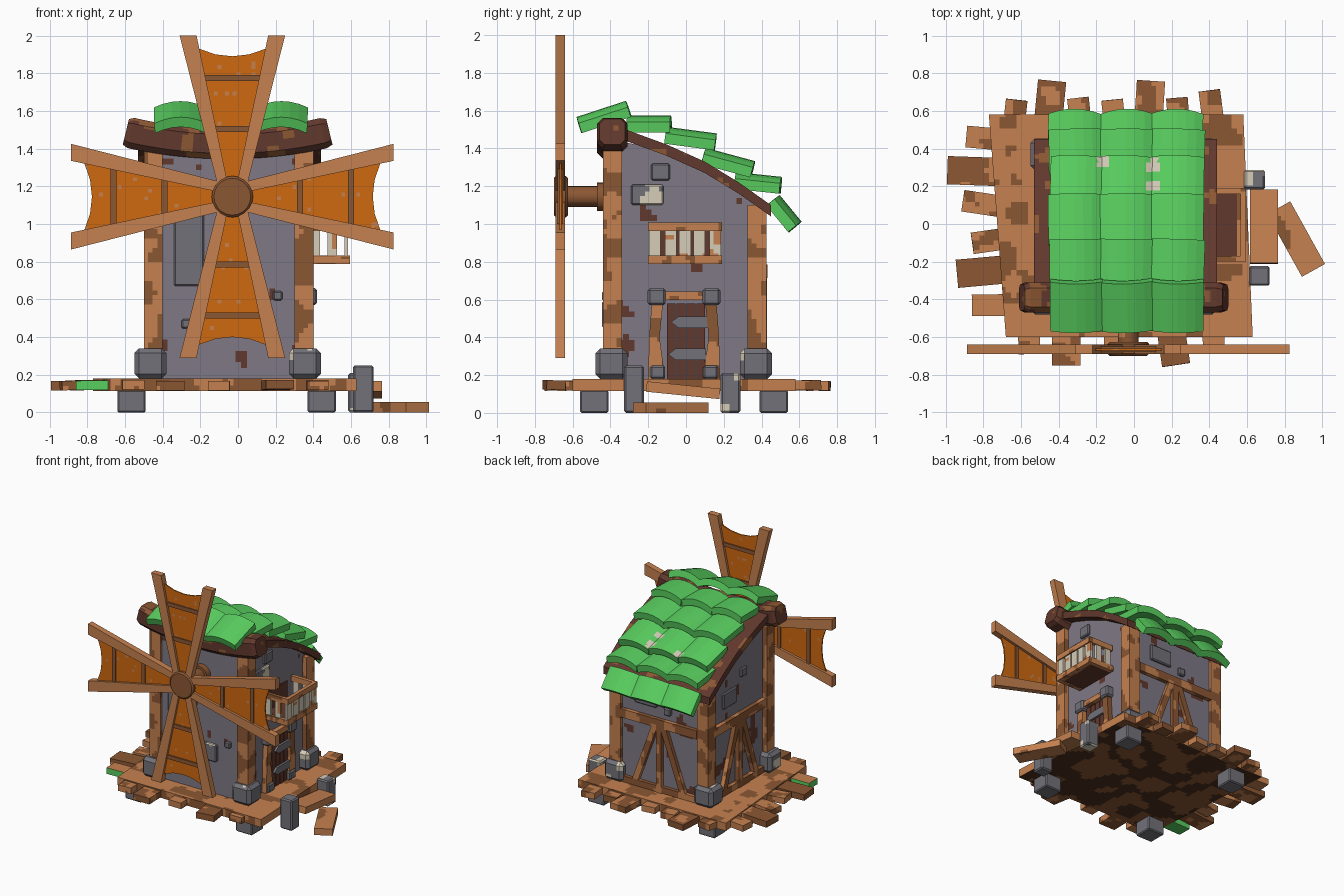
import bpy, bmesh, random
from math import pi, radians
from mathutils import Vector, Matrix, noise

if "Cube" in bpy.data.objects:
    bpy.data.objects.remove(bpy.data.objects["Cube"], do_unlink=True)
random.seed(4)


def material(name, r, g, b):
    m = bpy.data.materials.new(name)
    m.use_nodes = True
    m.diffuse_color = (r, g, b, 1)
    m.node_tree.nodes["Principled BSDF"].inputs["Base Color"].default_value = (r, g, b, 1)
    return m


LIGHT = material("light wood", .56, .22, .08)
MID = material("brown wood", .26, .095, .033)
DARK = material("dark red wood", .12, .04, .026)
UNDER = material("underside wood", .07, .03, .013)
WALL = material("grey plaster", .21, .19, .235)
STONE = material("grey stone", .17, .165, .19)
GREEN = material("green shingle", .1, .62, .115)
ORANGE = material("orange sail", .62, .14, .005)
CREAM = material("cream", .68, .61, .48)


def blotch(freq=9, limit=.1):
    """Rule that gives the second material to scattered patches."""
    return lambda c, n: int(noise.noise(c * freq + Vector((.3, 7.1, 2.7))) > limit)


def finish(name, bm, mats, rule=None, step=.025, matrix=None):
    if matrix:
        bm.transform(matrix)
    bmesh.ops.recalc_face_normals(bm, faces=bm.faces)
    if rule:  # cut a grid so that the patches get their own faces
        for axis in range(3):
            vals = [v.co[axis] for v in bm.verts]
            pos, top = min(vals) + step * .9, max(vals)
            while pos < top - step * .3:
                co, no = Vector(), Vector()
                co[axis], no[axis] = pos, 1
                bmesh.ops.bisect_plane(bm, geom=bm.verts[:] + bm.edges[:] + bm.faces[:],
                                       plane_co=co, plane_no=no)
                pos += step
        bm.normal_update()
        for f in bm.faces:
            f.material_index = rule(f.calc_center_median(), f.normal)
    me = bpy.data.meshes.new(name)
    bm.to_mesh(me)
    bm.free()
    for m in mats:
        me.materials.append(m)
    ob = bpy.data.objects.new(name, me)
    bpy.context.scene.collection.objects.link(ob)
    return ob


def box(name, centre, size, mats, rule=None, rot=None, bevel=0, step=.025):
    bm = bmesh.new()
    bmesh.ops.create_cube(bm, size=1, matrix=Matrix.Diagonal((*size, 1)))
    if bevel:
        bmesh.ops.bevel(bm, geom=bm.edges[:], offset=bevel, segments=1, affect='EDGES')
    m = Matrix.Translation(centre)
    return finish(name, bm, mats, rule, step, m @ rot if rot else m)


def prism(name, pts, axis, lo, hi, mats, rule=None, matrix=None, step=.025):
    place = {'X': lambda a, b: (lo, a, b), 'Y': lambda a, b: (a, lo, b),
             'Z': lambda a, b: (a, b, lo)}[axis]
    bm = bmesh.new()
    face = bm.faces.new([bm.verts.new(place(a, b)) for a, b in pts])
    new = bmesh.ops.extrude_face_region(bm, geom=[face])["geom"]
    shift = Vector([hi - lo if a == axis else 0 for a in "XYZ"])
    bmesh.ops.translate(bm, vec=shift, verts=[g for g in new if isinstance(g, bmesh.types.BMVert)])
    return finish(name, bm, mats, rule, step, matrix)


def beam(name, a, b, width, depth, mats, rule):
    a, b = Vector(a), Vector(b)
    rot = (b - a).to_track_quat('Z', 'Y').to_matrix().to_4x4()
    return box(name, (a + b) / 2, (width, depth, (b - a).length), mats, rule, rot)


def cylinder(name, x, z, radius, y0, y1, mats, rule=None, bevel=0):
    bm = bmesh.new()
    bmesh.ops.create_cone(bm, cap_ends=True, segments=20, radius1=radius, radius2=radius,
                          depth=y1 - y0)
    if bevel:
        rim = [e for e in bm.edges if abs(e.verts[0].co.z - e.verts[1].co.z) < .001]
        bmesh.ops.bevel(bm, geom=rim, offset=bevel, segments=1, affect='EDGES')
    for f in bm.faces:
        f.smooth = len(f.verts) == 4
    for e in bm.edges:
        e.smooth = e.calc_face_angle(0) < .5
    m = Matrix.Translation((x, (y0 + y1) / 2, z)) @ Matrix.Rotation(pi / 2, 4, 'X')
    return finish(name, bm, mats, rule, .025, m)


# Platform with loose planks round three sides
WOOD, BROWN = [LIGHT, MID], [MID, LIGHT]
spots = blotch(7, .12)
prism("platform", [(-.77, .58), (.58, .58), (.63, -.6), (-.68, -.6)], 'Z', .115, .18,
      [LIGHT, MID, UNDER], lambda c, n: 2 - spots(c, n) if n.z < -.5 else spots(c, n), step=.03)
planks = {
    "left": [(.45, .89), (.28, .99), (.1, .91), (-.08, .86), (-.25, .94), (-.43, .86)],
    "back": [(-.64, .66), (-.45, .76), (-.28, .67), (-.1, .66), (.08, .76), (.24, .67), (.42, .71)],
    "front": [(-.56, .69), (-.36, .75), (-.1, .68), (.2, .75), (.42, .64)]}
for side, row in planks.items():
    for pos, out in row:
        mid = out - .16
        centre = {"left": (-mid, pos), "back": (pos, mid), "front": (pos, -mid)}[side]
        long_plank = out > (.92 if side == "left" else .72)
        size = (.32, .15 if long_plank else .115, .05)
        turn = random.uniform(-.17, .17) + (0 if side == "left" else pi / 2)
        rot = Matrix.Rotation(turn, 4, 'Z') @ Matrix.Rotation(random.uniform(-.03, .03), 4, 'Y')
        mats, rule = (BROWN if long_plank else WOOD), blotch(8, .2)
        if side == "left" and pos < -.4:
            mats, rule = [LIGHT, GREEN], lambda c, n: int(n.z < .5)
        box(side + "_plank", (*centre, .145), size, mats, rule, rot)

# Feet, corner stones and corner posts
for sx in (-.565, .445):
    for sy in (-.485, .465):
        box("foot", (sx, sy, .06), (.15, .15, .12), [STONE], bevel=.008)
for sx, px in ((-.465, -.45), (.355, .35)):
    for sy, py, top in ((-.395, -.39, 1.4), (.37, .375, 1.1)):
        box("corner_stone", (sx, sy, .26), (.17, .17, .16), [STONE, CREAM], blotch(9, .4), bevel=.025)
        box("corner_post", (px, py, (.2 + top) / 2), (.1, .1, top - .2), BROWN, blotch(9, 0))

# Walls and roof deck
slope = [(-.4, 1.53), (-.1, 1.42), (.1, 1.33), (.28, 1.22), (.45, 1.1)]
prism("walls", [(-.42, .15), (.4, .15), (.4, 1.1)] + [(y, z - .03) for y, z in slope[3:0:-1]]
      + [(-.42, 1.45)], 'X', -.46, .36, [WALL, DARK], blotch(8, .47), step=.03)
prism("roof_deck", slope + [(y, z - .06) for y, z in reversed(slope)], 'X', -.53, .44,
      [DARK, MID], blotch(9, .3), step=.03)

# Sagging ridge log
h, c = .08, .03
ridge = [(h, h - c), (h - c, h), (c - h, h), (-h, h - c), (-h, c - h), (c - h, -h), (h - c, -h), (h, c - h)]
log = prism("ridge_log", ridge, 'X', -.54, .54, [DARK, MID], blotch(9, .25), step=.03)
for v in log.data.vertices:
    x, y, z = v.co
    if abs(x) > .53:
        y, z = y * .85, z * .85
    v.co = (x - z * x * .45 - .055, y - .39, z + 1.425 + .22 * x * x)

# Arched shingles, three columns in six rows
rows = [((-.56, 1.51), (-.3, 1.595)), ((-.31, 1.515), (-.08, 1.515)), ((-.11, 1.455), (.155, 1.42)),
        ((.09, 1.345), (.35, 1.275)), ((.26, 1.215), (.5, 1.19)), ((.45, 1.115), (.565, .975))]
arch = [(t * .14, .035 * (1 - t * t)) for t in (-1, -.67, -.33, 0, .33, .67, 1)]
tile = [(x, z + .025) for x, z in arch] + [(x * .97, z - .03) for x, z in reversed(arch)]
patches = [(.1, .31), (.1, .2), (-.16, .33)]


def worn(c, n):
    return int(n.z > .3 and any(abs(c.x - x) < .03 and abs(c.y - y) < .03 for x, y in patches))


for i, (low, high) in enumerate(rows):
    a, b = Vector((0, *low)), Vector((0, *high))
    d = (b - a).normalized()
    frame = Matrix((Vector((1, 0, 0)), d, Vector((1, 0, 0)).cross(d))).transposed().to_4x4()
    for col in (-1, 0, 1):
        x = -.04 + col * .27 + random.uniform(-.006, .006)
        m = Matrix.Translation((a + b) / 2 + Vector((x, 0, 0))) @ frame \
            @ Matrix.Rotation(random.uniform(-.04, .04), 4, 'Z')
        half = (b - a).length / 2
        prism("shingle", tile, 'Y', -half, half, [GREEN, CREAM], worn if i == 3 else None, m)

# Sail wheel
hx, hz = -.03, 1.145
cylinder("axle", hx, hz, .055, -.65, -.4, BROWN, blotch(9, .2))
cylinder("axle_collar", hx, hz, .075, -.47, -.42, [MID])
cylinder("hub", hx, hz, .11, -.7, -.625, [MID], bevel=.012)
spar = [(.02, .05), (.075, .05), (.28, .855), (.19, .855)]
cloth = [(-.03, .08), (.03, .08), (.176, .785), (.09, .755), (0, .745), (-.09, .755), (-.176, .785)]
for k in range(4):
    m = Matrix.Translation((hx, 0, hz)) @ Matrix.Rotation(k * pi / 2, 4, 'Y')
    for s in (-1, 1):
        prism("sail_spar", [(s * x, z) for x, z in spar], 'Y', -.69, -.64, [LIGHT], None, m)
    prism("sail_cloth", cloth, 'Y', -.67, -.66, [ORANGE, LIGHT], blotch(27, .5), m, .02)
    for r in (.36, .63):
        w = r * .22 + .02
        prism("sail_crossbar", [(-w, r - .016), (w, r - .016), (w, r + .016), (-w, r + .016)],
              'Y', -.68, -.65, [MID], None, m)

# Timber framing on the left and back walls
timber = blotch(9, .1)
sides = {"left": lambda t, z: (-.47, -.01 + t * .33, z), "back": lambda t, z: (-.05 + t * .35, .405, z)}
for side, at in sides.items():
    w, d = (.055, .05) if side == "back" else (.05, .055)
    beam(side + "_rail", at(-1, .75), at(1, .75), w, .07, BROWN, timber)
    beam(side + "_stud", at(0, .18), at(0, .72), .05, .05, BROWN, timber)
    beam(side + "_sill", at(-1, .21), at(1, .21), .05, .05, BROWN, timber)
    for s in (-1, 1):
        beam(side + "_brace", at(s * .1, .73), at(s * .65, .2), .05, .05, BROWN, timber)

# Stone plates set on the walls
scuffs = blotch(11, .2)
for name, pos, size in (("front", (-.26, -.42, .88), (.16, .03, .42)), ("front", (.21, -.42, .62), (.05, .05, .05)),
                        ("front", (.03, -.42, .52), (.16, .05, .14)), ("front", (-.27, -.42, .47), (.06, .04, .05)),
                        ("right", (.36, -.205, 1.155), (.04, .17, .11)), ("right", (.36, -.135, 1.275), (.04, .1, .09)),
                        ("left", (-.46, .1, .95), (.04, .18, .13)), ("left", (-.46, -.08, 1.1), (.04, .08, .07)),
                        ("back", (.08, .4, .93), (.2, .04, .13)), ("back", (-.12, .4, .86), (.06, .05, .06))):
    mixed = size[2] in (.14, .05, .11) and pos[0] != .21
    box(name + "_wall_plate", pos, size, [STONE, CREAM], scuffs if mixed else None, bevel=.008)

# Door on the right wall
for i in range(4):
    box("door_plank", (.368, -.078 + i * .052, .38), (.03, .046, .4), [DARK])
for s in (-1, 1):
    jamb = [(.1, .18), (.19, .18), (.185, .4), (.17, .6), (.11, .6), (.13, .4)]
    prism("door_jamb", [(s * y - .01, z) for y, z in jamb], 'X', .34, .4, BROWN, timber)
    box("jamb_cap", (.375, s * .145 - .01, .615), (.09, .095, .09), [STONE], bevel=.012)
    box("jamb_base", (.375, s * .14 - .01, .215), (.08, .08, .07), [STONE], bevel=.01)
    strap = [(-.1, 0), (-.06, .03), (.1, .03), (.1, -.03), (-.06, -.03)]
    prism("door_strap", [(-s * y + .01 + s * .005, z + .395 - s * -.085) for y, z in strap]
          if s < 0 else [(y + .02, z + .48) for y, z in strap], 'X', .38, .4, [STONE])
box("door_lintel", (.37, -.01, .62), (.06, .2, .045), WOOD, blotch(9, .2))

# Balcony
box("balcony_floor", (.47, -.005, .81), (.24, .39, .035), [LIGHT, DARK, MID],
    lambda c, n: 1 if abs(n.z) > .5 and c.x < .56 else 2 * spots(c, n))
for z in (.81, .985):
    box("balcony_front_rail", (.58, -.005, z), (.03, .39, .045), WOOD, blotch(9, .15))
    for y in (-.185, .175):
        box("balcony_side_rail", (.47, y, z), (.2, .03, .045), WOOD, blotch(9, .15))
for y in (-.165, -.08, -.005, .07, .155):
    box("balcony_slat", (.575, y, .895), (.02, .062, .15), [CREAM, LIGHT], blotch(12, .2))
for y in (-.185, .175):
    for x in (.41, .5):
        box("balcony_side_slat", (x, y, .895), (.05, .02, .15), [CREAM, LIGHT], blotch(12, .2))
box("balcony_opening", (.36, -.005, .9), (.012, .26, .16), [DARK])

# Entrance steps with stone bollards
box("upper_step", (.69, -.015, .12), (.15, .39, .055), [LIGHT], rot=Matrix.Rotation(-.1, 4, 'X'))
box("lower_step", (.86, -.08, .028), (.14, .38, .055), WOOD, blotch(8, .25),
    Matrix.Rotation(radians(29), 4, 'Z'))
box("front_bollard", (.665, -.275, .125), (.11, .105, .25), [STONE], bevel=.01)
box("back_bollard", (.64, .235, .105), (.11, .105, .21), [STONE, CREAM], blotch(9, .2), bevel=.01)
